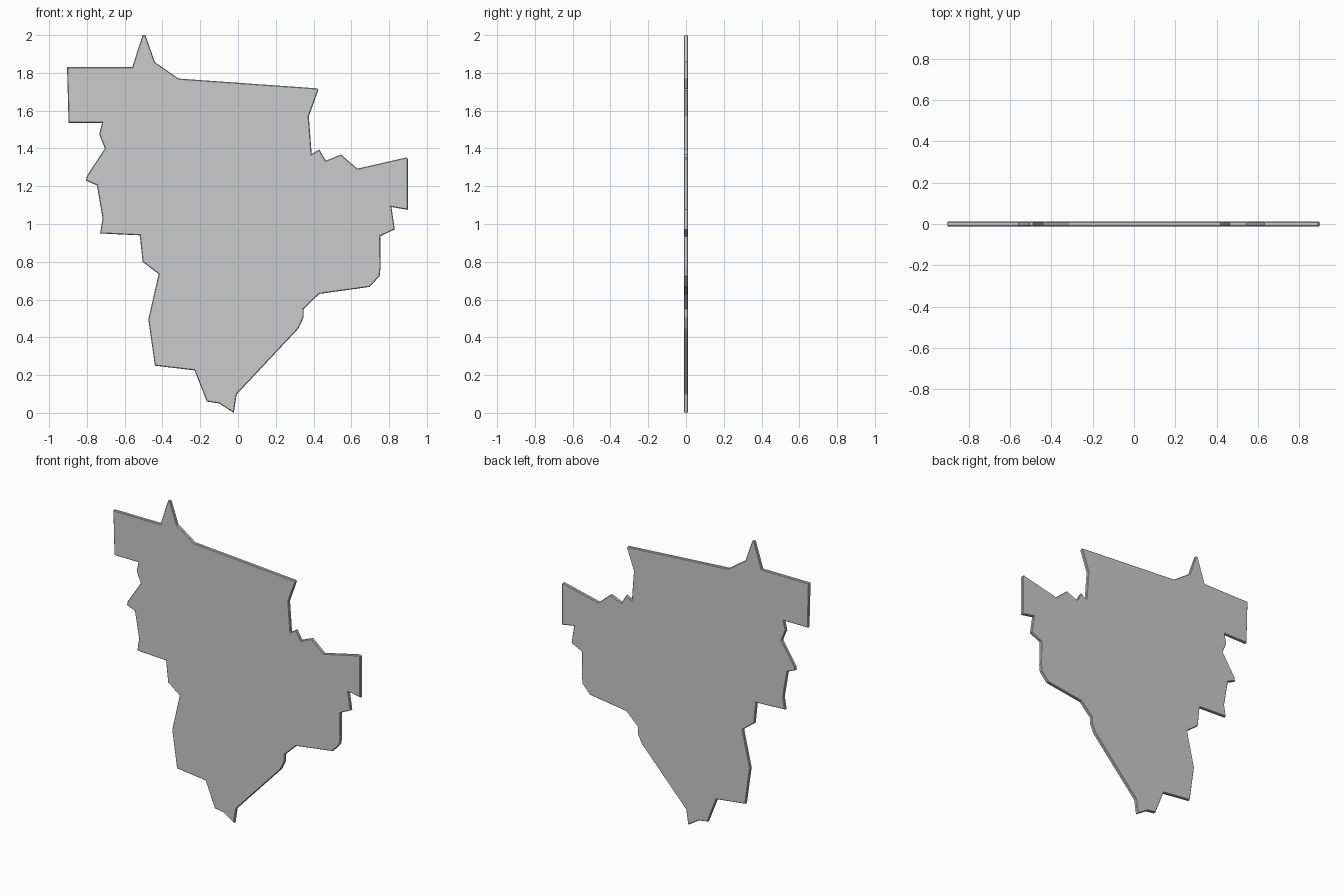
import bpy, bmesh

if "Cube" in bpy.data.objects:
    bpy.data.objects.remove(bpy.data.objects["Cube"])

HALF = 0.011    # half thickness of the plate
BEVEL = 0.004   # softened rim

# Outline in the x-z plane, clockwise from the top left corner
OUTLINE = [
    (-.905, 1.83), (-.56, 1.83), (-.505, 2), (-.49, 2), (-.44, 1.857),
    (-.315, 1.77), (.42, 1.718), (.425, 1.708), (.375, 1.57), (.39, 1.37),
    (.43, 1.395), (.465, 1.335), (.545, 1.368), (.632, 1.293), (.89, 1.352),
    (.90, 1.345), (.90, 1.075), (.812, 1.09), (.83, .972), (.753, .935),
    (.755, .77), (.75, .725), (.697, .667), (.43, .63), (.347, .55),
    (.347, .505), (.32, .447), (-.007, .098), (-.022, 0), (-.10, .05),
    (-.165, .06), (-.23, .225), (-.44, .25), (-.475, .495), (-.42, .735),
    (-.505, .80), (-.52, .94), (-.73, .95), (-.717, 1.03), (-.747, 1.205),
    (-.805, 1.23), (-.80, 1.255), (-.705, 1.40), (-.735, 1.475),
    (-.72, 1.535), (-.897, 1.535),
]

# Flat plate: outline face extruded through its thickness
bm = bmesh.new()
front = bm.faces.new([bm.verts.new((x, -HALF, z)) for x, z in OUTLINE])
ext = bmesh.ops.extrude_face_region(bm, geom=[front], use_keep_orig=True)
verts = [g for g in ext["geom"] if isinstance(g, bmesh.types.BMVert)]
bmesh.ops.translate(bm, verts=verts, vec=(0, 2 * HALF, 0))
bmesh.ops.recalc_face_normals(bm, faces=bm.faces)

# Bevel the front and back rims only
rims = [e for e in bm.edges if abs(e.verts[0].co.y - e.verts[1].co.y) < 1e-6]
bmesh.ops.bevel(bm, geom=rims, offset=BEVEL, segments=1, affect='EDGES',
                clamp_overlap=True)
bmesh.ops.recalc_face_normals(bm, faces=bm.faces)

mesh = bpy.data.meshes.new("outline_plate")
bm.to_mesh(mesh)
bm.free()
plate = bpy.data.objects.new("outline_plate", mesh)
bpy.context.collection.objects.link(plate)
